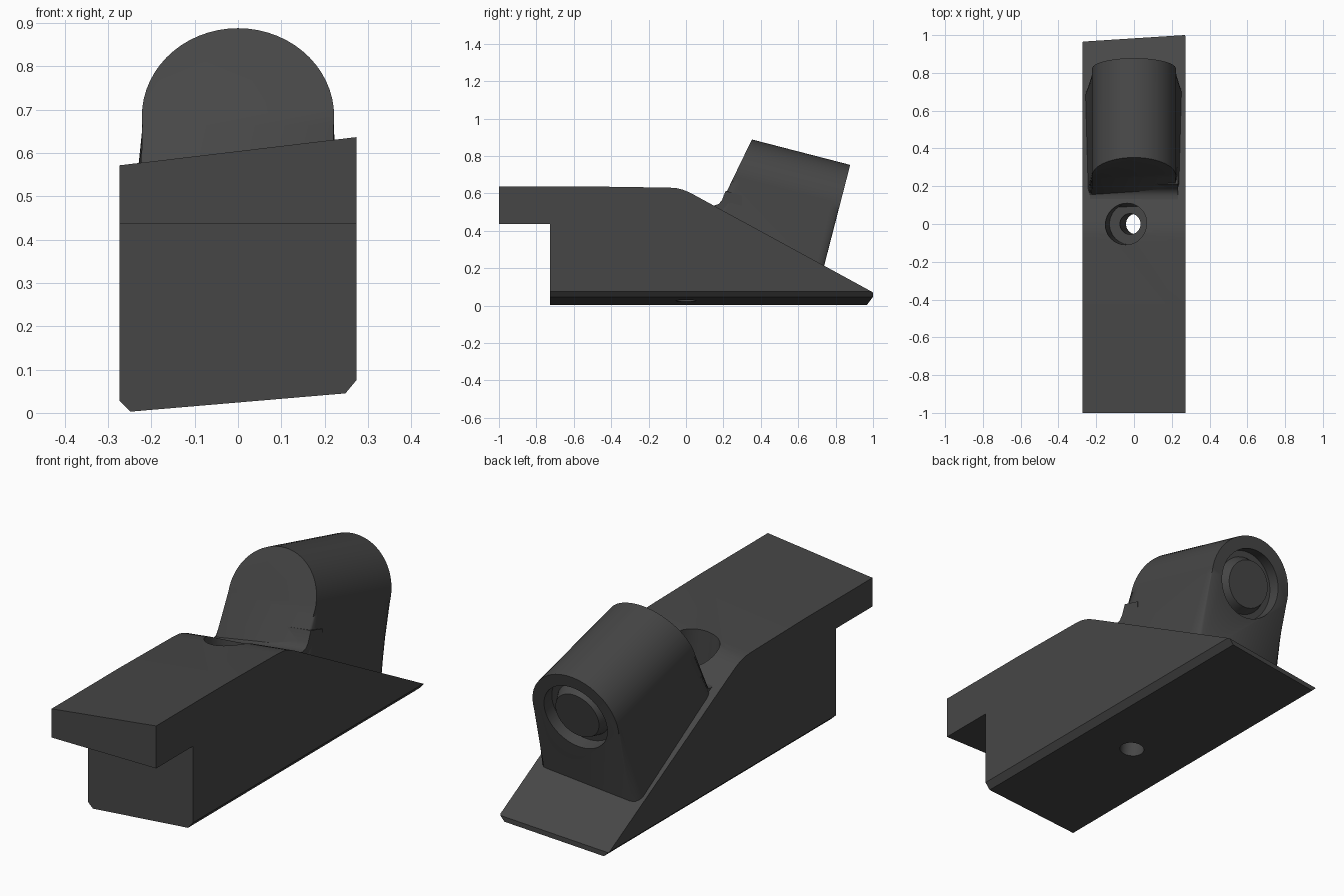
import bpy, bmesh, math
from mathutils import Vector, Matrix

if "Cube" in bpy.data.objects:
    bpy.data.objects.remove(bpy.data.objects["Cube"])

HALF = 0.273      # half width of the body
TILT = 0.119      # sideways slope of the top

mat = bpy.data.materials.new("charcoal")
mat.diffuse_color = (0.062, 0.062, 0.062, 1)
mat.use_nodes = True
mat.node_tree.nodes["Principled BSDF"].inputs["Base Color"].default_value = mat.diffuse_color


def finish(bm, name):
    bmesh.ops.recalc_face_normals(bm, faces=bm.faces)
    me = bpy.data.meshes.new(name)
    bm.to_mesh(me)
    bm.free()
    ob = bpy.data.objects.new(name, me)
    bpy.context.collection.objects.link(ob)
    me.materials.append(mat)
    return ob


def select(ob):
    bpy.ops.object.select_all(action='DESELECT')
    ob.select_set(True)
    bpy.context.view_layer.objects.active = ob


def smooth(ob, angle=32):
    select(ob)
    bpy.ops.object.shade_smooth_by_angle(angle=math.radians(angle))


def prism(loop_a, loop_b):
    """Closed solid between two matching outlines."""
    bm = bmesh.new()
    a = [bm.verts.new(p) for p in loop_a]
    b = [bm.verts.new(p) for p in loop_b]
    n = len(a)
    caps = [bm.faces.new(a), bm.faces.new(b[::-1])]
    for i in range(n):
        bm.faces.new((a[i], b[i], b[(i + 1) % n], a[(i + 1) % n]))
    return bm, caps


def rod(name, start, end, r1, r2=None, segments=48):
    start, end = Vector(start), Vector(end)
    d = end - start
    bm = bmesh.new()
    bmesh.ops.create_cone(bm, cap_ends=True, segments=segments, radius1=r1,
                          radius2=r1 if r2 is None else r2, depth=d.length)
    rot = d.to_track_quat('Z', 'Y').to_matrix().to_4x4()
    bm.transform(Matrix.Translation((start + end) / 2) @ rot)
    return finish(bm, name)


def cut(ob, cutter):
    m = ob.modifiers.new("cut", 'BOOLEAN')
    m.operation, m.solver, m.object = 'DIFFERENCE', 'EXACT', cutter
    select(ob)
    bpy.ops.object.modifier_apply(modifier=m.name)
    bpy.data.objects.remove(cutter)


# Wedge body: side outline sheared across its width
top = [(-1, .604), (-.5, .604), (-.09, .598), (-.05, .595), (-.02, .588),
       (.01, .576), (.04, .561), (1.2, -.071)]
low = [(1.2, -.3), (-.727, -.3), (-.727, .436), (-1, .436)]


def side(x):
    return [(x, y, z + TILT * x) for y, z in top] + [(x, y, z) for y, z in low]


bm, _ = prism(side(-HALF), side(HALF))
# Trim the sloping underside, its two chamfers and the blunt rear tip
for co, no in [((0, 0, .024), (.085, 0, -1)),
               ((-.273, 0, .027), (-.024, 0, -.025)),
               ((.273, 0, .075), (.030, 0, -.025)),
               ((0, .983, 0), (-.064, 1, 0))]:
    r = bmesh.ops.bisect_plane(bm, geom=bm.verts[:] + bm.edges[:] + bm.faces[:],
                               plane_co=co, plane_no=Vector(no).normalized(),
                               clear_outer=True)
    edges = [e for e in r['geom_cut'] if isinstance(e, bmesh.types.BMEdge)]
    bmesh.ops.holes_fill(bm, edges=edges, sides=0)
body = finish(bm, "wedge_body")

# Rounded front notch, tilted counterbore and screw hole
cut(body, rod("notch_cutter", (0, -1, .3), (0, -1, .9), .167, segments=64))
cut(body, rod("counterbore_cutter", (-.02, 0, .35), (-.06, 0, .75), .11))
cut(body, rod("screw_hole_cutter", (.025, 0, -.1), (-.03, 0, .45), .055))
smooth(body)

# Arched housing, in a frame leaning backwards
lean = math.radians(14.5)
U = Vector((0, math.cos(lean), -math.sin(lean)))   # along the arch
W = Vector((0, math.sin(lean), math.cos(lean)))    # up the arch
CORNER = Vector((0, .878, .752))


def place(x, u, w):
    return CORNER + Vector((x, 0, 0)) + U * u + W * w


R, DEEP, N = .222, -.64, 32
outline = [(.26, DEEP)]
for i in range(N + 1):
    a = math.radians(-5.7 + 191.4 * i / N)
    outline.append((R * math.cos(a), R * math.sin(a) - R))
outline.append((-.26, DEEP))
bm, caps = prism([place(x, 0, w) for x, w in outline],
                 [place(x, -.543 + .2 * w, w) for x, w in outline])
base_line = place(0, 0, DEEP).dot(W) + .01
rims = {e for f in caps for e in f.edges
        if not all(v.co.dot(W) < base_line for v in e.verts)}
bmesh.ops.bevel(bm, geom=list(rims), offset=.045, segments=5,
                profile=.5, affect='EDGES', clamp_overlap=True)
housing = finish(bm, "arched_housing")

# Round recess in the rear face with a bevelled button inside
cut(housing, rod("recess_cutter", place(0, -.06, -R), place(0, .1, -R), .163, segments=64))
smooth(housing, 40)
button = rod("round_button", place(0, -.07, -R), place(0, -.012, -R), .138, .112)
smooth(button, 20)

# Concave fillet where the housing front meets the body
curve = [(.115, .515), (.15, .507), (.175, .515), (.192, .535), (.212, .585),
         (.30, .56), (.30, .40), (.12, .46)]
bm, _ = prism([(-.232, y, z - .028) for y, z in curve],
              [(.232, y, z + .028) for y, z in curve])
smooth(finish(bm, "housing_fillet"))
